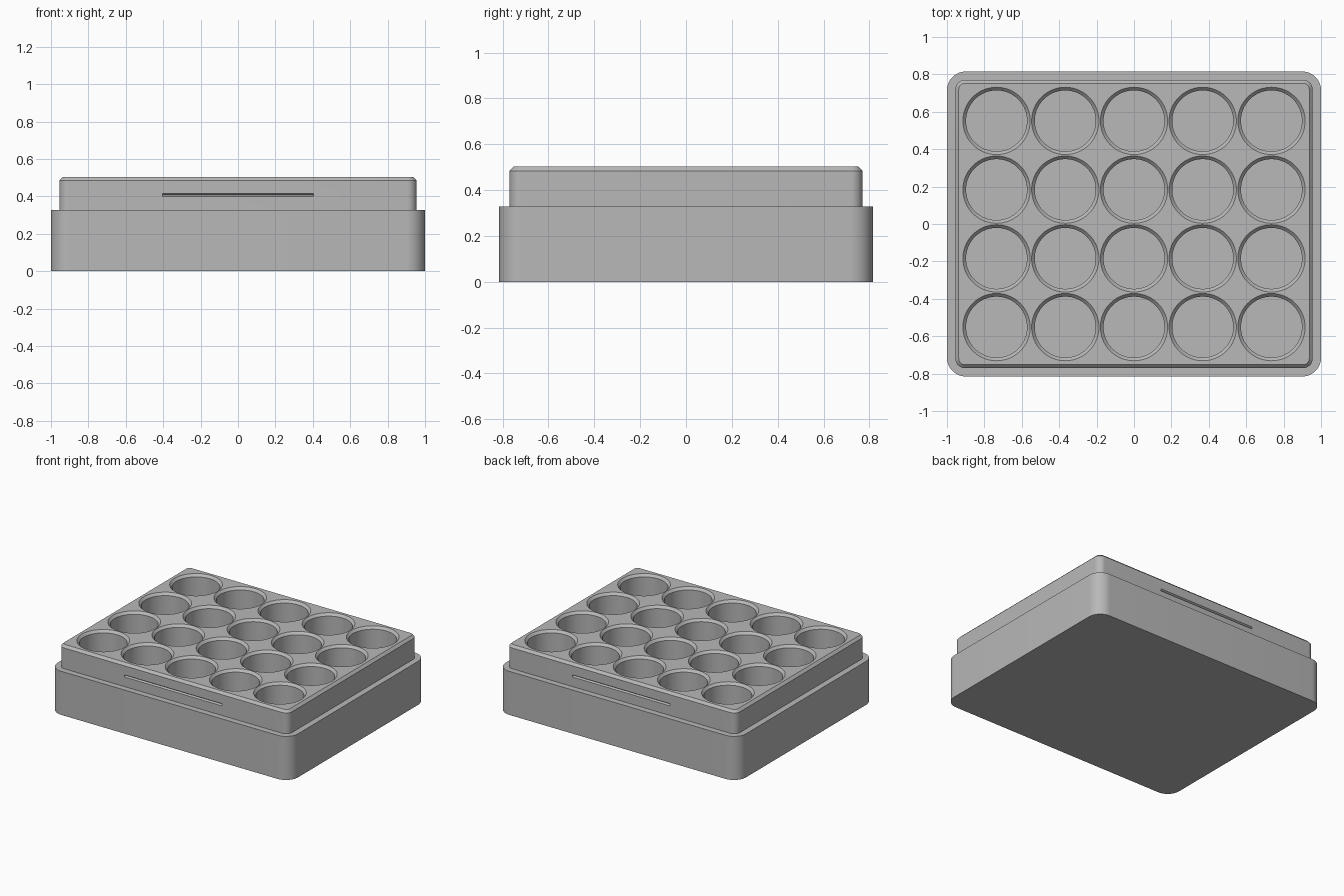
import bpy, bmesh
from math import cos, sin, pi, radians

cube = bpy.data.objects.get("Cube")
if cube:
    bpy.data.objects.remove(cube, do_unlink=True)

grey = bpy.data.materials.new("grey plastic")
grey.use_nodes = True
grey.diffuse_color = (0.48, 0.48, 0.48, 1)
grey.node_tree.nodes["Principled BSDF"].inputs["Base Color"].default_value = (0.48, 0.48, 0.48, 1)


def rounded_ring(hx, hy, r, z, steps=12):
    """Points of a rounded rectangle, anticlockwise."""
    pts = []
    for k, (sx, sy) in enumerate([(1, 1), (-1, 1), (-1, -1), (1, -1)]):
        for i in range(steps + 1):
            a = pi / 2 * (k + i / steps)
            pts.append((sx * (hx - r) + r * cos(a), sy * (hy - r) + r * sin(a), z))
    return pts


def circle_ring(cx, cy, r, z, n=64):
    return [(cx + r * cos(2 * pi * i / n), cy + r * sin(2 * pi * i / n), z) for i in range(n)]


def loft(bm, rings):
    """Closed solid through matching rings."""
    loops = [[bm.verts.new(p) for p in ring] for ring in rings]
    for low, high in zip(loops, loops[1:]):
        for i in range(len(low)):
            j = (i + 1) % len(low)
            bm.faces.new((low[i], low[j], high[j], high[i]))
    bm.faces.new(loops[0][::-1])
    bm.faces.new(loops[-1])


def make_object(name, bm):
    bmesh.ops.recalc_face_normals(bm, faces=bm.faces)
    mesh = bpy.data.meshes.new(name)
    bm.to_mesh(mesh)
    bm.free()
    mesh.materials.append(grey)
    obj = bpy.data.objects.new(name, mesh)
    bpy.context.collection.objects.link(obj)
    return obj


TOP, LEDGE, FLOOR, PITCH = 0.502, 0.328, 0.05, 0.3675
BEVEL = 0.018

# Stepped tray: wide base, ledge, narrower bevelled upper block
bm = bmesh.new()
loft(bm, [rounded_ring(1, 0.815, 0.1, 0),
          rounded_ring(1, 0.815, 0.1, LEDGE),
          rounded_ring(0.955, 0.77, 0.05, LEDGE),
          rounded_ring(0.955, 0.77, 0.05, TOP - BEVEL),
          rounded_ring(0.955 - BEVEL, 0.77 - BEVEL, 0.05 - BEVEL, TOP)])
tray = make_object("tray_body", bm)

# Round wells with bevelled rims, five by four
bm = bmesh.new()
for col in range(5):
    for row in range(4):
        x, y = (col - 2) * PITCH, (row - 1.5) * PITCH
        loft(bm, [circle_ring(x, y, 0.163, FLOOR),
                  circle_ring(x, y, 0.163, TOP - BEVEL),
                  circle_ring(x, y, 0.18, TOP),
                  circle_ring(x, y, 0.18, TOP + 0.05)])
wells = make_object("well_cutter", bm)

# Snap grooves in the front and back walls
bm = bmesh.new()
for side in (-1, 1):
    loft(bm, [[(x, side * 0.758, 0.408), (x, side * 0.782, 0.392), (x, side * 0.782, 0.424)]
              for x in (-0.405, 0.405)])
grooves = make_object("groove_cutter", bm)

bpy.context.view_layer.objects.active = tray
tray.select_set(True)
for cutter in (wells, grooves):
    cutter.hide_render = True
    mod = tray.modifiers.new(cutter.name, "BOOLEAN")
    mod.operation = "DIFFERENCE"
    mod.solver = "EXACT"
    mod.object = cutter
    bpy.ops.object.modifier_apply(modifier=mod.name)
    bpy.data.objects.remove(cutter, do_unlink=True)

bpy.ops.object.shade_smooth_by_angle(angle=radians(30))
